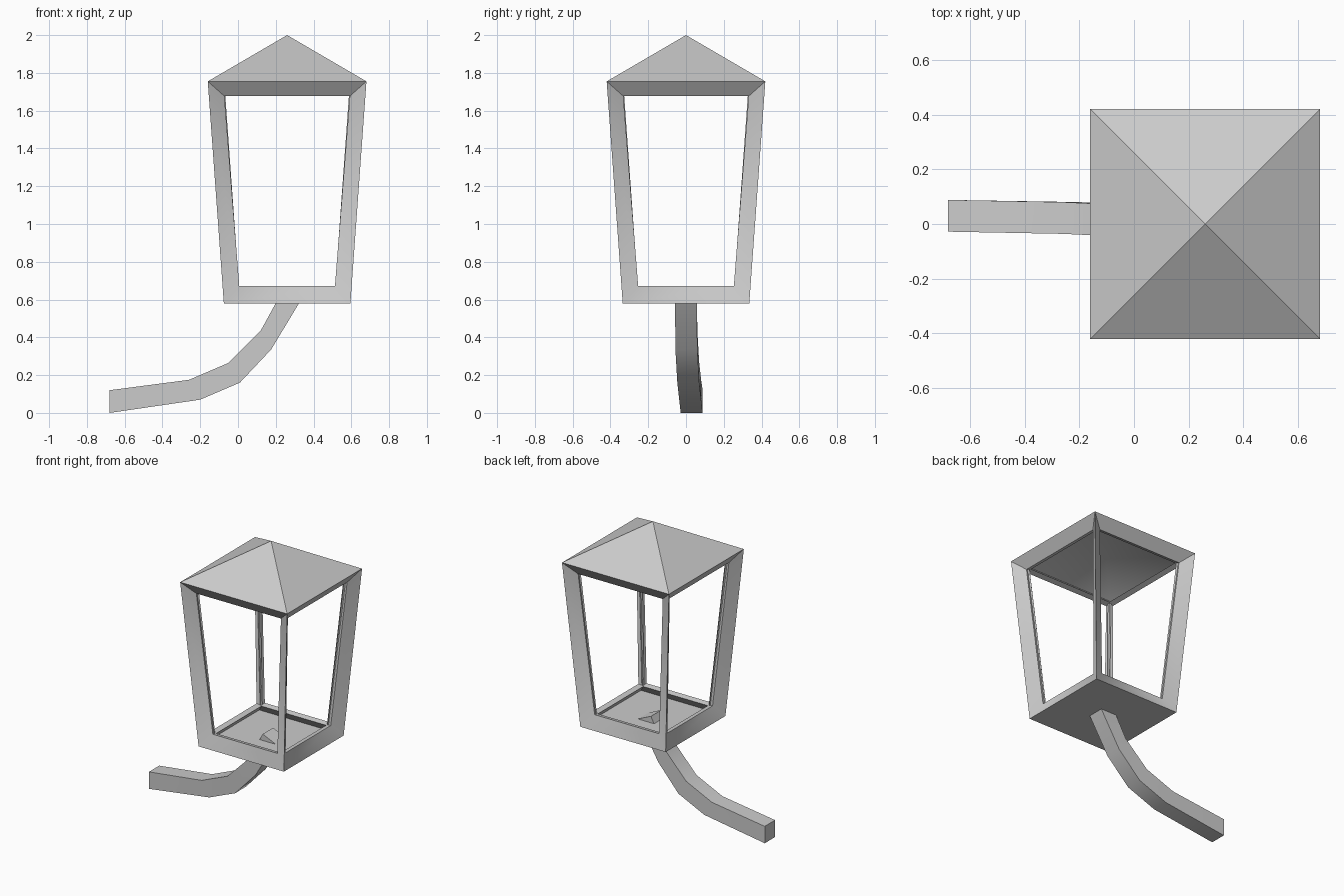
import bpy, bmesh, math
from mathutils import Vector

cube = bpy.data.objects.get("Cube")
if cube:
    bpy.data.objects.remove(cube, do_unlink=True)

grey = bpy.data.materials.new("plain_grey")
grey.use_nodes = True
grey.diffuse_color = (0.6, 0.6, 0.6, 1)
grey.node_tree.nodes["Principled BSDF"].inputs["Base Color"].default_value = grey.diffuse_color


def make_object(name, bm):
    bmesh.ops.recalc_face_normals(bm, faces=bm.faces)
    mesh = bpy.data.meshes.new(name)
    bm.to_mesh(mesh)
    bm.free()
    mesh.materials.append(grey)
    ob = bpy.data.objects.new(name, mesh)
    bpy.context.collection.objects.link(ob)
    bpy.ops.object.select_all(action='DESELECT')
    ob.select_set(True)
    bpy.context.view_layer.objects.active = ob
    return ob


def loft(bm, rings):
    """Bridge a list of four-point rings and cap both ends; returns side faces."""
    loops = [[bm.verts.new(p) for p in ring] for ring in rings]
    sides = []
    for a, b in zip(loops, loops[1:]):
        for i in range(4):
            j = (i + 1) % 4
            sides.append(bm.faces.new((a[i], a[j], b[j], b[i])))
    first = bm.faces.new(loops[0][::-1])
    last = bm.faces.new(loops[-1])
    return sides, first, last


# Lantern housing: tapered box with dished window frames and a pyramid roof
CX = 0.26


def square(half, z):
    return [(CX + sx * half, sy * half, z)
            for sx, sy in ((-1, -1), (1, -1), (1, 1), (-1, 1))]


bm = bmesh.new()
walls, floor, lid = loft(bm, [square(0.335, 0.58), square(0.42, 1.755)])
bmesh.ops.recalc_face_normals(bm, faces=bm.faces)
apex = bmesh.ops.poke(bm, faces=[lid])["verts"][0]
apex.co = (CX, 0, 2.0)
bmesh.ops.inset_individual(bm, faces=walls, thickness=0.12, depth=-0.05)
bmesh.ops.delete(bm, geom=walls, context='FACES')
housing = make_object("lantern_housing", bm)
shell = housing.modifiers.new("shell", 'SOLIDIFY')
shell.thickness = 0.04
shell.offset = -1
bpy.ops.object.modifier_apply(modifier=shell.name)
bpy.ops.object.shade_smooth_by_angle(angle=math.radians(40))

# Bent square bracket arm: upper edge, lower edge and sideways drift per station
stations = [
    ((-0.68, 0.12), (-0.68, 0.0), 0.03),
    ((-0.26, 0.175), (-0.20, 0.07), 0.022),
    ((-0.05, 0.265), (0.01, 0.16), 0.012),
    ((0.12, 0.435), (0.175, 0.335), 0.002),
    ((0.235, 0.645), (0.335, 0.60), 0.0),
]
HALF = 0.058
bm = bmesh.new()
loft(bm, [[(u[0], y - HALF, u[1]), (u[0], y + HALF, u[1]),
           (l[0], y + HALF, l[1]), (l[0], y - HALF, l[1])]
          for u, l, y in stations])
make_object("bracket_arm", bm)
bpy.ops.object.shade_smooth_by_angle(angle=math.radians(35))
